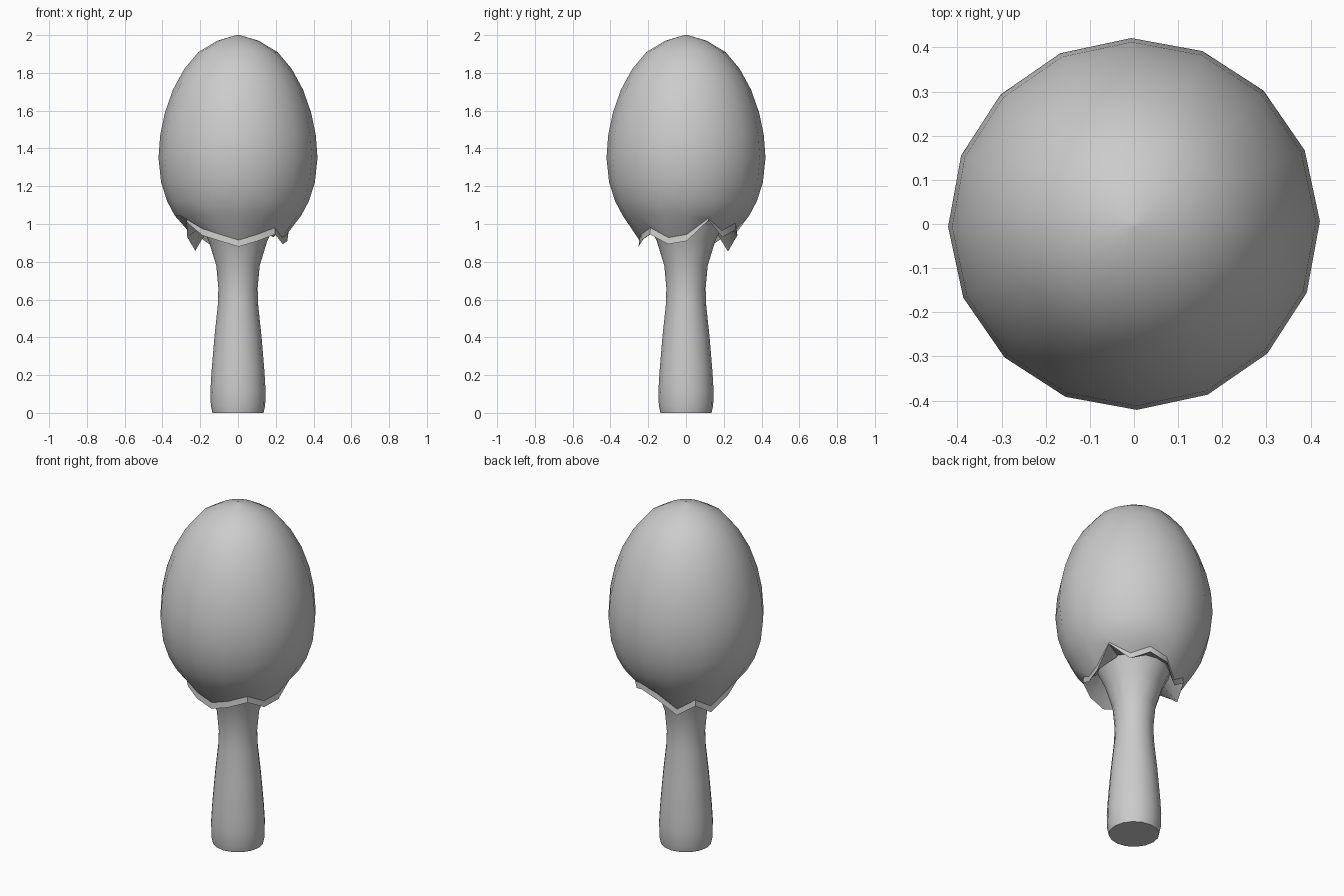
import bpy, bmesh, math

if "Cube" in bpy.data.objects:
    bpy.data.objects.remove(bpy.data.objects["Cube"])

SIDES = 16

def build(name, rings, cap_start=False, cap_end=False):
    """Skin a list of rings; each ring is SIDES (radius, z) pairs."""
    bm = bmesh.new()
    loops = []
    for ring in rings:
        loop = []
        for i, (r, z) in enumerate(ring):
            a = 2 * math.pi * i / SIDES + 0.015
            loop.append(bm.verts.new((r * math.cos(a), r * math.sin(a), z)))
        loops.append(loop)
    for a, b in zip(loops, loops[1:]):
        for i in range(SIDES):
            j = (i + 1) % SIDES
            bm.faces.new((a[i], a[j], b[j], b[i]))
    if cap_start:
        bm.faces.new(loops[0])
    if cap_end:
        bm.faces.new(loops[-1])
    bmesh.ops.recalc_face_normals(bm, faces=bm.faces)
    me = bpy.data.meshes.new(name)
    bm.to_mesh(me)
    bm.free()
    ob = bpy.data.objects.new(name, me)
    bpy.context.collection.objects.link(ob)
    bpy.ops.object.select_all(action='DESELECT')
    ob.select_set(True)
    bpy.context.view_layer.objects.active = ob
    bpy.ops.object.shade_smooth_by_angle(angle=math.radians(40))
    return ob

def circle(r, z):
    return [(r, z)] * SIDES

# flared handle, running up inside the head
handle = [(0.135, 0), (0.144, 0.04), (0.146, 0.12), (0.14, 0.22), (0.125, 0.4),
          (0.107, 0.57), (0.104, 0.66), (0.115, 0.78), (0.155, 0.91), (0.21, 1.03)]
build("handle", [circle(*p) for p in handle], True, True)

# egg-shaped head with a ragged lower rim
egg = [(0.01, 2.0), (0.11, 1.97), (0.21, 1.91), (0.285, 1.82), (0.345, 1.71),
       (0.387, 1.59), (0.412, 1.47), (0.421, 1.35), (0.407, 1.22),
       (0.375, 1.12), (0.335, 1.045)]
rim = [.91, 1.02, .93, .97, .94, .855, .92, .858,
       .93, 1.01, .94, .91, .88, .91, .945, .893]
edge = lambda z: 0.25 + (z - 0.9) * 0.35
lip_top = [(edge(z) + 0.005, min(z + 0.035, 1.03)) for z in rim]
lip_low = [(edge(z) + 0.008, z) for z in rim]
rings = [circle(*p) for p in egg] + [lip_top, lip_low, circle(0.19, 1.0)]
build("head", rings, cap_start=True)
